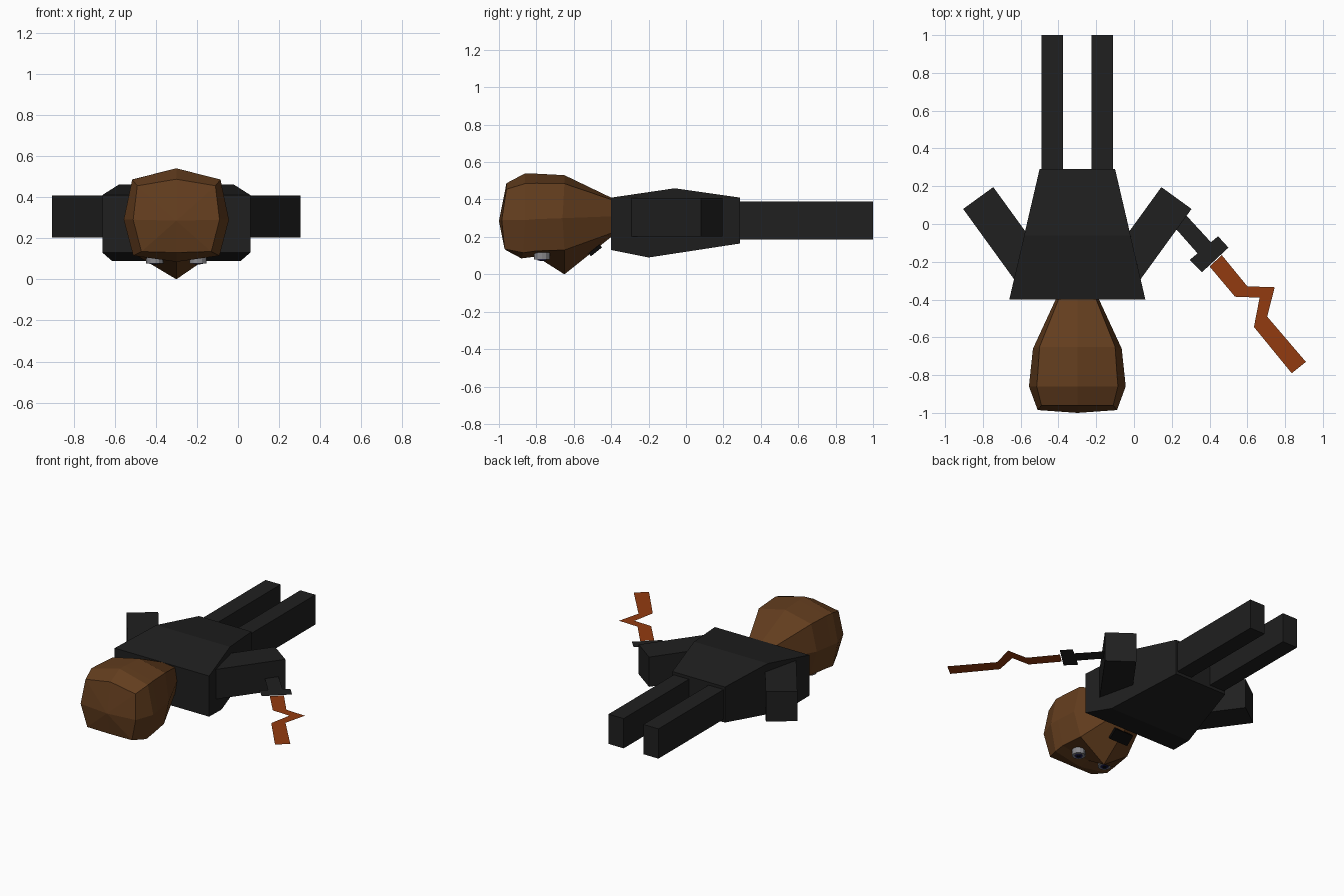
import bpy, bmesh, math
from mathutils import Matrix

if "Cube" in bpy.data.objects:
    bpy.data.objects.remove(bpy.data.objects["Cube"])

CX = -0.30  # body centre line


def material(name, rgb):
    m = bpy.data.materials.new(name)
    m.diffuse_color = (*rgb, 1)
    m.use_nodes = True
    m.node_tree.nodes["Principled BSDF"].inputs["Base Color"].default_value = m.diffuse_color
    return m


SKIN = material("brown", (0.125, 0.047, 0.013))
CLOTH = material("charcoal", (0.014, 0.014, 0.014))
BLADE = material("rust", (0.29, 0.043, 0.005))
WHITE = material("eye_grey", (0.25, 0.25, 0.27))
IRIS = material("iris_blue", (0.02, 0.02, 0.12))
BLACK = material("black", (0.003, 0.003, 0.003))


def finish(name, bm, mat):
    bmesh.ops.recalc_face_normals(bm, faces=bm.faces)
    me = bpy.data.meshes.new(name)
    bm.to_mesh(me)
    bm.free()
    ob = bpy.data.objects.new(name, me)
    me.materials.append(mat)
    bpy.context.collection.objects.link(ob)
    return ob


def loft(name, rings, mat, apex=None):
    """Skin closed rings of equal length; the last ring may end in a point."""
    bm = bmesh.new()
    loops = [[bm.verts.new(p) for p in r] for r in rings]
    n = len(loops[0])
    for a, b in zip(loops, loops[1:]):
        for i in range(n):
            j = (i + 1) % n
            bm.faces.new((a[i], a[j], b[j], b[i]))
    bm.faces.new(loops[0])
    if apex:
        tip = bm.verts.new(apex)
        for i in range(n):
            bm.faces.new((loops[-1][i], loops[-1][(i + 1) % n], tip))
    else:
        bm.faces.new(loops[-1])
    return finish(name, bm, mat)


def box(name, centre, size, mat, angle=0):
    bm = bmesh.new()
    bmesh.ops.create_cube(bm, size=1, matrix=Matrix.Translation(centre)
                          @ Matrix.Rotation(angle, 4, 'Z') @ Matrix.Diagonal((*size, 1)))
    return finish(name, bm, mat)


def sheet(name, pts, mat, z=0.295):
    bm = bmesh.new()
    bm.faces.new([bm.verts.new((x, y, z)) for x, y in pts])
    return finish(name, bm, mat)


def disc(name, x, y, z0, z1, r, mat):
    bm = bmesh.new()
    bmesh.ops.create_cone(bm, cap_ends=True, segments=12, radius1=r, radius2=r, depth=z1 - z0,
                          matrix=Matrix.Translation((x, y, (z0 + z1) / 2)))
    return finish(name, bm, mat)


def head_ring(half):
    """Half section from top centre to bottom centre, mirrored to a full ring."""
    right = [(CX + x, y, z) for x, y, z in half]
    left = [(CX - x, y, z) for x, y, z in half[-2:0:-1]]
    return right + left


# head, from neck to crown, with the pointed nose underneath
loft("head", [head_ring(h) for h in (
    [(0, -.40, .41), (.10, -.40, .40), (.115, -.40, .31), (.10, -.40, .22), (0, -.40, .20)],
    [(0, -.65, .53), (.20, -.65, .485), (.235, -.66, .30), (.19, -.65, .13), (0, -.65, .0)],
    [(0, -.80, .538), (.21, -.80, .487), (.25, -.80, .295), (.21, -.80, .125), (0, -.80, .095)],
    [(0, -.86, .54), (.215, -.86, .485), (.256, -.86, .29), (.21, -.87, .115), (0, -.88, .085)],
    [(0, -.96, .487), (.19, -.96, .455), (.21, -.985, .29), (.17, -.97, .135), (0, -.965, .13)],
)], SKIN, apex=(CX, -1.0, .285))

# torso, tapering to the waist
loft("torso", [[(CX - wt, yt, zt), (CX + wt, yt, zt), (CX + wb, yb, zb), (CX - wb, yb, zb)]
               for wt, yt, zt, wb, yb, zb in (
    (.36, -.40, .41, .36, -.40, .13),
    (.281, -.06, .46, .314, -.20, .09),
    (.20, .29, .41, .20, .29, .165))], CLOTH)

# arms, legs and eyes in mirrored pairs
tilt = math.atan2(.81, .587)
for s, side in ((-1, "left"), (1, "right")):
    box(side + "_arm", (CX + s * .378, -.065, .305), (.50, .197, .205), CLOTH, s * tilt if s > 0 else math.pi - tilt)
    box(side + "_leg", (CX + s * .1325, .635, .2875), (.115, .73, .205), CLOTH)
    ex = CX + s * .105
    disc(side + "_eye", ex, -.77, .078, .14, .042, WHITE)
    disc(side + "_iris", ex, -.77, .074, .10, .025, IRIS)
    disc(side + "_pupil", ex, -.77, .071, .10, .013, BLACK)

# mouth patch under the chin slope
m = box("mouth", (0, 0, 0), (.14, .075, .02), BLACK)
m.location = (CX, -.485, .128)
m.rotation_euler = (math.atan2(.2, .25), 0, 0)

# flat weapon: grip, cross guard and zigzag blade
sheet("grip", [(.19, .14), (.12, .09), (.345, -.165), (.415, -.105)], CLOTH)
sheet("guard", [(.445, -.065), (.50, -.125), (.36, -.255), (.295, -.19)], CLOTH, .296)
sheet("blade", [(.40, -.225), (.535, -.385), (.665, -.39), (.635, -.545), (.835, -.79),
                (.91, -.73), (.705, -.49), (.745, -.335), (.60, -.33), (.465, -.165)], BLADE)
